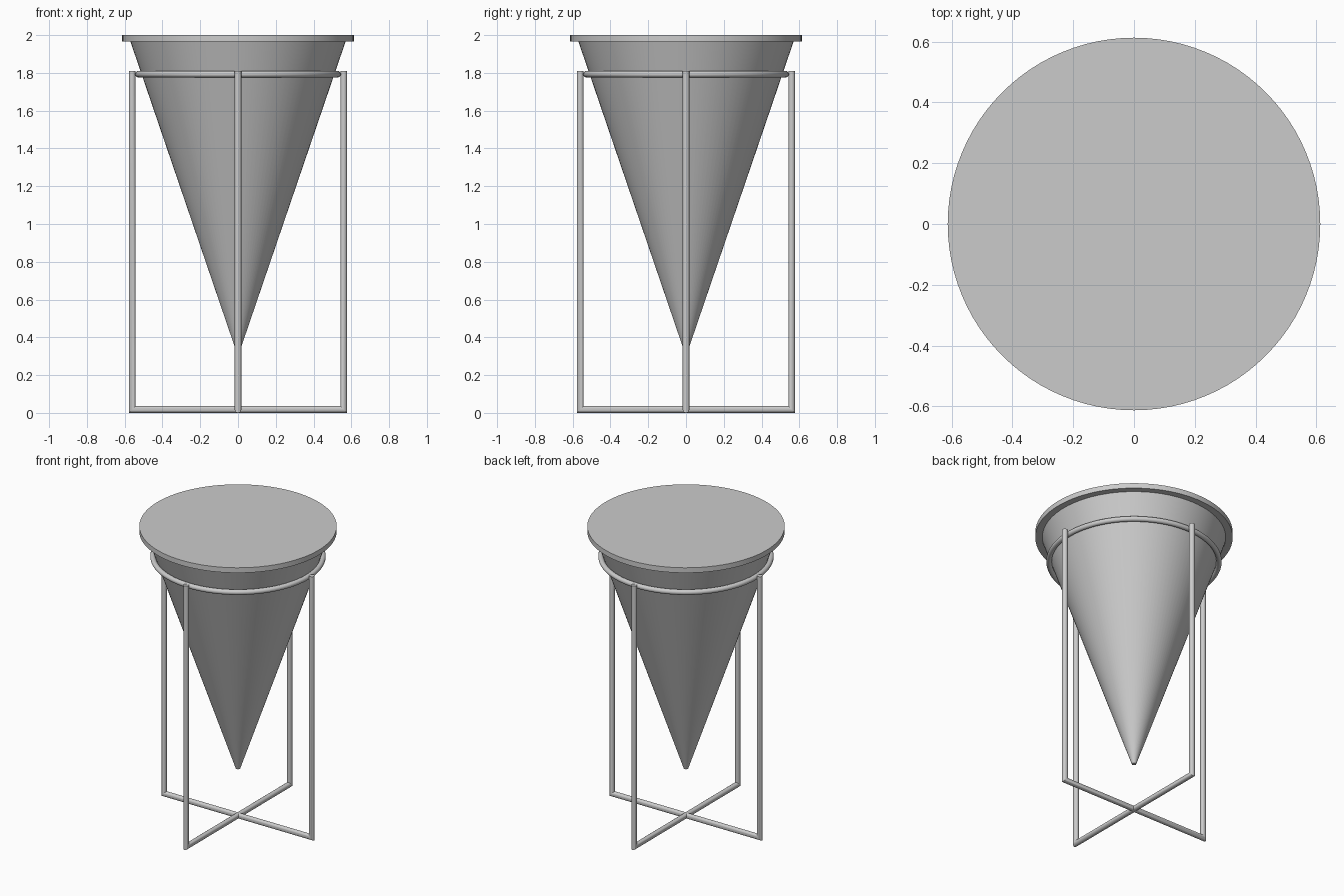
import bpy, bmesh, math

if "Cube" in bpy.data.objects:
    bpy.data.objects.remove(bpy.data.objects["Cube"])

grey = bpy.data.materials.new("light grey")
grey.diffuse_color = (0.6, 0.6, 0.6, 1)
grey.use_nodes = True
grey.node_tree.nodes["Principled BSDF"].inputs["Base Color"].default_value = grey.diffuse_color


def finish(obj):
    obj.data.materials.append(grey)
    bpy.ops.object.select_all(action='DESELECT')
    obj.select_set(True)
    bpy.context.view_layer.objects.active = obj
    bpy.ops.object.shade_smooth_by_angle(angle=math.radians(35))


def frustum(name, r_low, r_high, z_low, z_high, sides=96):
    bpy.ops.mesh.primitive_cone_add(vertices=sides, radius1=r_low, radius2=r_high,
                                    depth=z_high - z_low,
                                    location=(0, 0, (z_low + z_high) / 2))
    obj = bpy.context.object
    obj.name = name
    finish(obj)


def leg_frame(name, half_width, height, r, angle, sides=16):
    """U-shaped round rod with mitred lower corners."""
    bm = bmesh.new()
    loops = [[], [], [], []]
    for i in range(sides):
        a = 2 * math.pi * i / sides
        u, v = r * math.cos(a), r * math.sin(a)
        x, z = half_width + u, r - u
        for loop, (px, pz) in zip(loops, ((-x, height), (-x, z), (x, z), (x, height))):
            loop.append(bm.verts.new((px, v, pz)))
    for a, b in zip(loops, loops[1:]):
        for i in range(sides):
            j = (i + 1) % sides
            bm.faces.new((a[i], a[j], b[j], b[i]))
    bm.faces.new(loops[0])
    bm.faces.new(loops[-1])
    bmesh.ops.recalc_face_normals(bm, faces=bm.faces[:])
    mesh = bpy.data.meshes.new(name)
    bm.to_mesh(mesh)
    bm.free()
    obj = bpy.data.objects.new(name, mesh)
    obj.rotation_euler.z = angle
    bpy.context.collection.objects.link(obj)
    finish(obj)


# Tapered body and flat lid
frustum("cone_body", 0.014, 0.57, 0.34, 1.967)
frustum("lid", 0.613, 0.613, 1.965, 2.0)

# Support ring around the cone
bpy.ops.mesh.primitive_torus_add(major_radius=0.528, minor_radius=0.017,
                                 major_segments=96, minor_segments=16,
                                 location=(0, 0, 1.793))
bpy.context.object.name = "support_ring"
finish(bpy.context.object)

# Two crossed leg frames
leg_frame("leg_frame_side", 0.56, 1.81, 0.018, 0)
leg_frame("leg_frame_front", 0.56, 1.81, 0.018, math.pi / 2)
